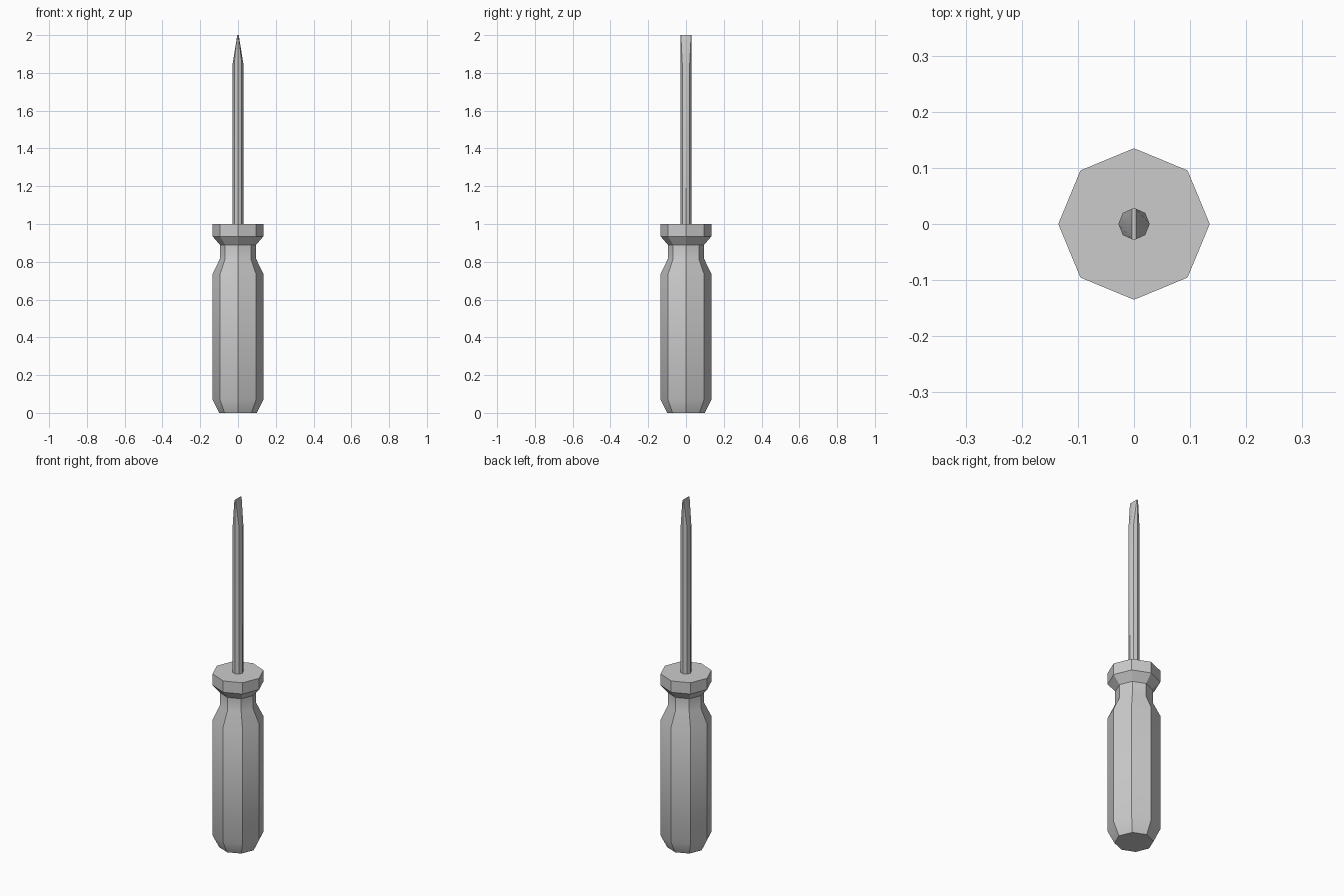
import bpy, bmesh, math

if "Cube" in bpy.data.objects:
    bpy.data.objects.remove(bpy.data.objects["Cube"])

SIDES = 8


def ring(r, z):
    """Octagon with a corner on +x."""
    return [(r * math.cos(i * math.tau / SIDES), r * math.sin(i * math.tau / SIDES), z)
            for i in range(SIDES)]


def loft(name, rings):
    """Skin stacked octagonal rings into a closed solid."""
    bm = bmesh.new()
    loops = [[bm.verts.new(p) for p in pts] for pts in rings]
    for a, b in zip(loops, loops[1:]):
        for i in range(SIDES):
            j = (i + 1) % SIDES
            bm.faces.new((a[i], a[j], b[j], b[i]))
    bm.faces.new(loops[0][::-1])
    bm.faces.new(loops[-1])
    bmesh.ops.recalc_face_normals(bm, faces=bm.faces[:])
    mesh = bpy.data.meshes.new(name)
    bm.to_mesh(mesh)
    bm.free()
    obj = bpy.data.objects.new(name, mesh)
    bpy.context.collection.objects.link(obj)
    return obj


# Handle: chamfered butt, grip, waisted neck and collar
profile = [(0.10, 0), (0.135, 0.07), (0.135, 0.735), (0.096, 0.815),
           (0.096, 0.89), (0.135, 0.935), (0.135, 1.0)]
handle = loft("handle", [ring(r, z) for r, z in profile])

# Blade: octagonal shaft flattened to a chisel tip
R = 0.028
tip = []
for x, y, z in ring(R, 2.0):
    flat_x = 0 if abs(x) < 1e-4 else math.copysign(0.004, x)
    flat_y = 0 if abs(y) < 1e-4 else math.copysign(0.027, y)
    tip.append((flat_x, flat_y if flat_x else math.copysign(R, y), z))
blade = loft("blade", [ring(R, 0.97), ring(R, 1.85), tip])

# Soften only shallow creases, keep the facets crisp
for obj in (handle, blade):
    bpy.ops.object.select_all(action='DESELECT')
    obj.select_set(True)
    bpy.context.view_layer.objects.active = obj
    bpy.ops.object.shade_smooth_by_angle(angle=math.radians(30))
